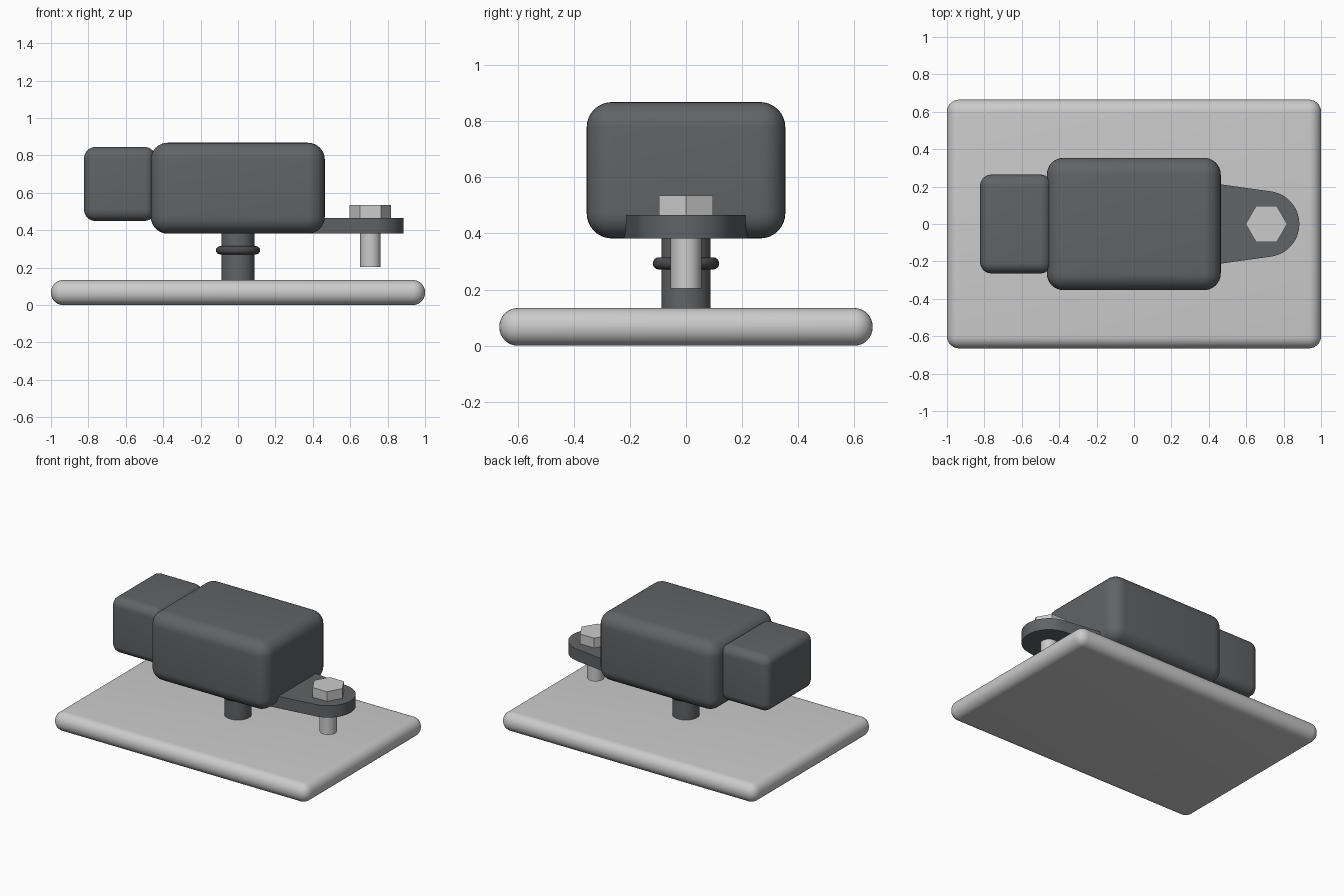
import bpy, bmesh
from math import radians, sin, cos, asin, pi

if "Cube" in bpy.data.objects:
    bpy.data.objects.remove(bpy.data.objects["Cube"])


def material(name, r, g, b):
    m = bpy.data.materials.new(name)
    m.diffuse_color = (r, g, b, 1)
    m.use_nodes = True
    m.node_tree.nodes["Principled BSDF"].inputs["Base Color"].default_value = m.diffuse_color
    return m


dark = material("dark_plastic", 0.12, 0.125, 0.13)
rubber = material("black_rubber", 0.07, 0.07, 0.075)
steel = material("pale_metal", 0.6, 0.6, 0.62)


def finish(ob, name, mat):
    ob.name = ob.data.name = name
    ob.data.materials.append(mat)
    bpy.ops.object.select_all(action='DESELECT')
    ob.select_set(True)
    bpy.context.view_layer.objects.active = ob
    bpy.ops.object.shade_smooth_by_angle(angle=radians(30))
    return ob


def rounded_box(name, x, y, z, radius, mat):
    """Box between (min, max) pairs, with every edge rounded."""
    bm = bmesh.new()
    bmesh.ops.create_cube(bm, size=1)
    for v in bm.verts:
        v.co = [lo + (c + 0.5) * (hi - lo) for c, (lo, hi) in zip(v.co, (x, y, z))]
    bmesh.ops.bevel(bm, geom=bm.edges[:], offset=radius, segments=8,
                    profile=0.5, affect='EDGES', clamp_overlap=True)
    me = bpy.data.meshes.new(name)
    bm.to_mesh(me)
    bm.free()
    ob = bpy.data.objects.new(name, me)
    bpy.context.collection.objects.link(ob)
    return finish(ob, name, mat)


def prism(name, points, z0, z1, mat):
    """Extrude an outline upwards."""
    bm = bmesh.new()
    face = bm.faces.new([bm.verts.new((px, py, z0)) for px, py in points])
    top = bmesh.ops.extrude_face_region(bm, geom=[face])["geom"]
    for v in top:
        if isinstance(v, bmesh.types.BMVert):
            v.co.z = z1
    bmesh.ops.recalc_face_normals(bm, faces=bm.faces[:])
    me = bpy.data.meshes.new(name)
    bm.to_mesh(me)
    bm.free()
    ob = bpy.data.objects.new(name, me)
    bpy.context.collection.objects.link(ob)
    return finish(ob, name, mat)


def circle(cx, r, sides):
    return [(cx + r * cos(2 * pi * i / sides), r * sin(2 * pi * i / sides))
            for i in range(sides)]


# Base plate
rounded_box("base_plate", (-1, 1), (-0.665, 0.665), (0, 0.134), 0.065, steel)

# Sensor housing and its plug socket
rounded_box("housing", (-0.466, 0.464), (-0.354, 0.354), (0.382, 0.868), 0.09, dark)
rounded_box("plug_socket", (-0.823, -0.44), (-0.264, 0.264), (0.45, 0.845), 0.06, dark)

# Probe stem with sealing ring
prism("probe_stem", circle(0, 0.088, 48), 0.12, 0.42, dark)
bpy.ops.mesh.primitive_torus_add(location=(0, 0, 0.293), major_radius=0.096,
                                 minor_radius=0.022, major_segments=48, minor_segments=16)
finish(bpy.context.object, "sealing_ring", rubber)

# Mounting ear: tapered sides tangent to a round end
bolt_x, ear_r, root_x, slope = 0.708, 0.176, 0.36, 0.14
tilt = pi / 2 - asin(slope)
arc = [(bolt_x + ear_r * cos(a), ear_r * sin(a))
       for a in (-tilt + 2 * tilt * i / 28 for i in range(29))]
root_y = arc[-1][1] + (arc[-1][0] - root_x) * slope
prism("mounting_ear", [(root_x, -root_y)] + arc + [(root_x, root_y)], 0.382, 0.466, dark)

# Bolt
prism("bolt_head", circle(bolt_x, 0.111, 6), 0.466, 0.535, steel)
prism("bolt_shaft", circle(bolt_x, 0.055, 32), 0.203, 0.48, steel)
